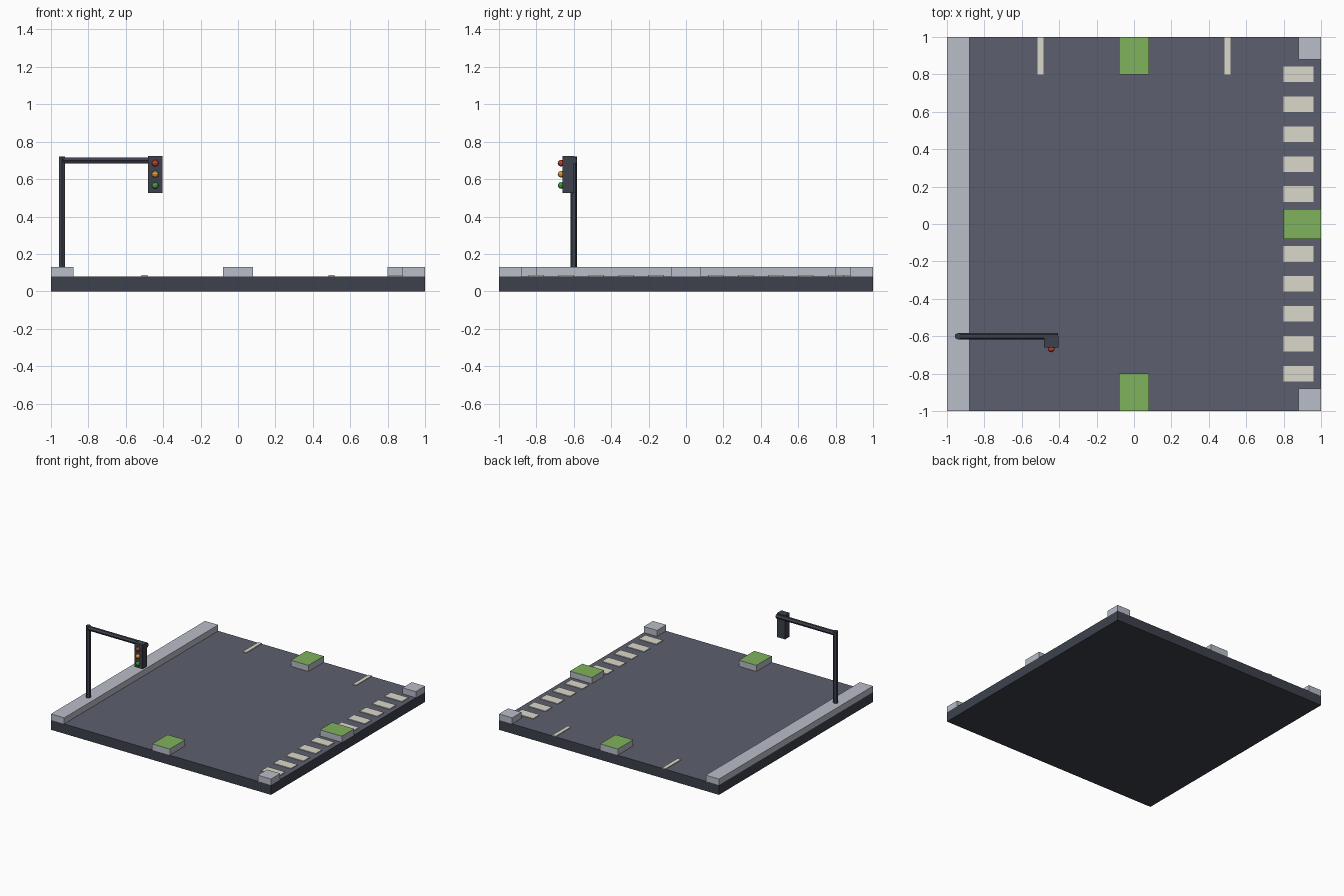
import bpy, bmesh
from mathutils import Matrix, Vector

if "Cube" in bpy.data.objects:
    bpy.data.objects.remove(bpy.data.objects["Cube"])


def mat(name, r, g, b):
    m = bpy.data.materials.new(name)
    m.diffuse_color = (r, g, b, 1)
    m.use_nodes = True
    m.node_tree.nodes["Principled BSDF"].inputs["Base Color"].default_value = m.diffuse_color
    return m


ASPHALT = mat("asphalt", 0.107, 0.114, 0.156)
DARK = mat("dark_metal", 0.047, 0.053, 0.072)
KERB = mat("kerb_grey", 0.485, 0.508, 0.578)
GRASS = mat("grass_green", 0.216, 0.445, 0.107)
PAINT = mat("road_paint", 0.708, 0.68, 0.597)
RED = mat("lamp_red", 0.6, 0.06, 0.03)
AMBER = mat("lamp_amber", 0.85, 0.38, 0.04)
GREEN = mat("lamp_green", 0.06, 0.4, 0.06)


def finish(bm, name, *mats):
    me = bpy.data.meshes.new(name)
    bm.normal_update()
    if len(mats) > 1:  # second material goes on upward faces
        for f in bm.faces:
            f.material_index = int(f.normal.z > 0.5)
    bm.to_mesh(me)
    bm.free()
    for m in mats:
        me.materials.append(m)
    ob = bpy.data.objects.new(name, me)
    bpy.context.collection.objects.link(ob)
    return ob


def box(name, x, y, z, *mats):
    lo, hi = Vector((x[0], y[0], z[0])), Vector((x[1], y[1], z[1]))
    bm = bmesh.new()
    bmesh.ops.create_cube(bm, size=1, matrix=Matrix.Translation((lo + hi) / 2)
                          @ Matrix.Diagonal((*(hi - lo), 1)))
    return finish(bm, name, *mats)


def hex_bar(name, a, b, r, axis_rot, m):
    a, b = Vector(a), Vector(b)
    bm = bmesh.new()
    bmesh.ops.create_cone(bm, cap_ends=True, segments=6, radius1=r, radius2=r,
                          depth=(b - a).length,
                          matrix=Matrix.Translation((a + b) / 2) @ axis_rot)
    return finish(bm, name, m)


TOP, KTOP = 0.08, 0.13

# Road slab and left pavement
box("road_base", (-1, 1), (-1, 1), (0, TOP), DARK, ASPHALT)
box("left_pavement", (-1, -0.88), (-1, 1), (TOP, KTOP), KERB)

# Corner pavements and planted islands
for s, tag in ((-1, "front"), (1, "back")):
    box(f"corner_pavement_{tag}", (0.88, 1), sorted((s * 0.88, s)), (TOP, KTOP), KERB)
    box(f"island_{tag}", (-0.08, 0.08), sorted((s * 0.8, s)), (TOP, KTOP), KERB, GRASS)
box("island_right", (0.8, 1), (-0.08, 0.08), (TOP, KTOP), KERB, GRASS)

# Crossing stripes and lane lines
for i in range(-5, 6):
    if i:
        y = i * 0.16
        box(f"crossing_stripe_{i + 5}", (0.8, 0.96), (y - 0.042, y + 0.042), (TOP, 0.086), PAINT)
for x in (-0.5, 0.5):
    box("lane_line", (x - 0.016, x + 0.016), (0.8, 1), (TOP, 0.086), PAINT)

# Traffic signal: pole, arm, housing, lamps
hex_bar("signal_pole", (-0.94, -0.6, KTOP), (-0.94, -0.6, 0.72), 0.0185, Matrix(), DARK)
hex_bar("signal_arm", (-0.94, -0.6, 0.70), (-0.405, -0.6, 0.70), 0.0185,
        Matrix.Rotation(1.5707963, 4, "Y"), DARK)
box("signal_housing", (-0.48, -0.405), (-0.66, -0.6), (0.527, 0.723), DARK)
for name, z, m in (("red", 0.685, RED), ("amber", 0.626, AMBER), ("green", 0.566, GREEN)):
    bm = bmesh.new()
    bmesh.ops.create_icosphere(bm, subdivisions=2, radius=0.018,
                               matrix=Matrix.Translation((-0.4425, -0.668, z)))
    finish(bm, f"lamp_{name}", m)
